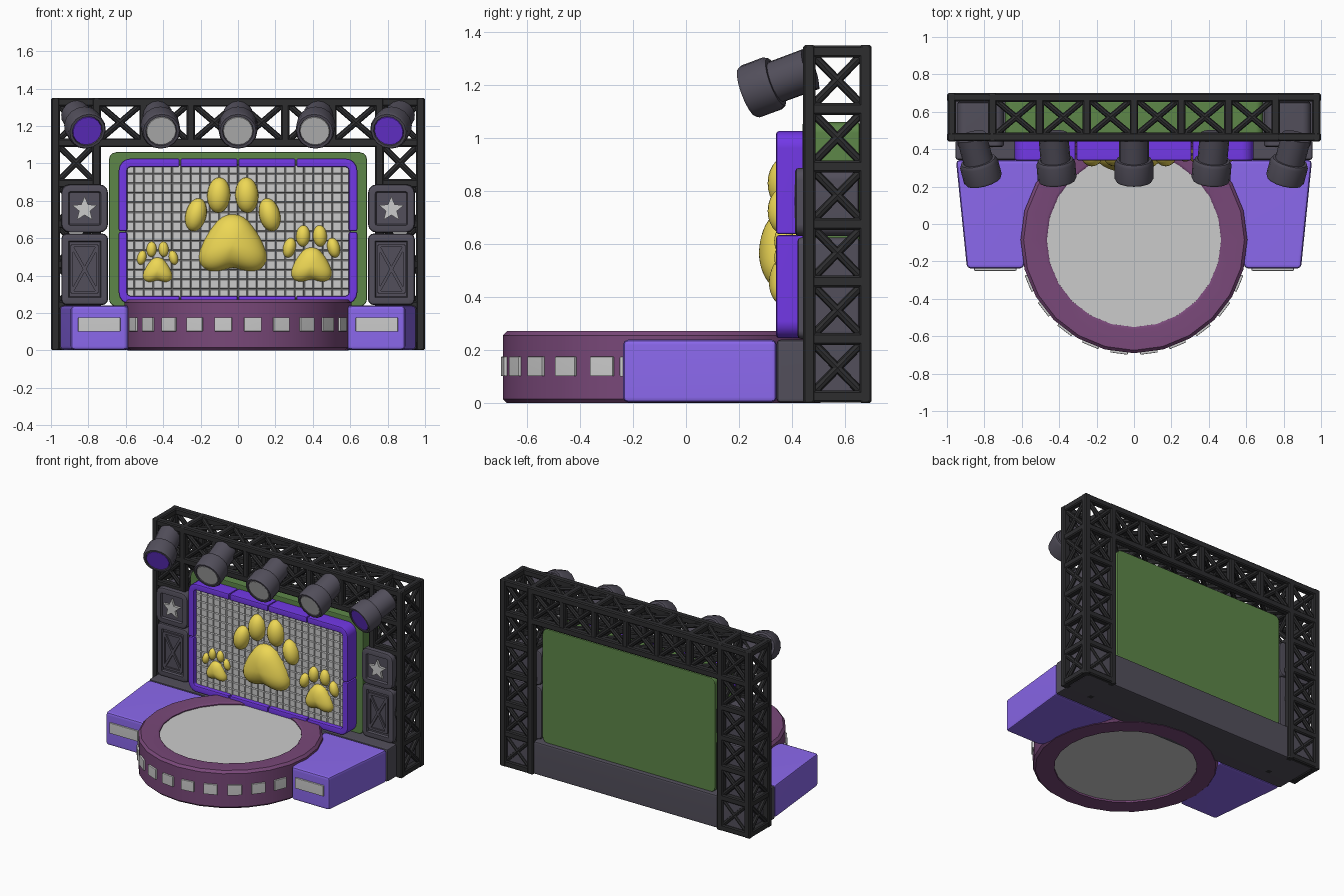
import bpy, bmesh, math
from math import sin, cos, pi, radians
from mathutils import Vector, Matrix

if "Cube" in bpy.data.objects:
    bpy.data.objects.remove(bpy.data.objects["Cube"])

COL = dict(truss=(.026, .026, .028), dark=(.085, .078, .105), violet=(.17, .04, .80), lilac=(.26, .14, .85),
           plum=(.19, .065, .19), green=(.11, .24, .065), gold=(.85, .68, .09))
MATS = {}


def finish(bm, name, color=None, weighted=True):
    bmesh.ops.remove_doubles(bm, verts=bm.verts, dist=1e-5)
    bmesh.ops.recalc_face_normals(bm, faces=bm.faces)
    me = bpy.data.meshes.new(name)
    bm.to_mesh(me)
    bm.free()
    ob = bpy.data.objects.new(name, me)
    bpy.context.collection.objects.link(ob)
    if color:
        if color not in MATS:
            MATS[color] = bpy.data.materials.new(color)
            MATS[color].diffuse_color = (*COL[color], 1)
        me.materials.append(MATS[color])
    if weighted:
        ob.modifiers.new("normals", 'WEIGHTED_NORMAL').keep_sharp = True
    return ob


def bevel(bm, w, seg=2):
    bmesh.ops.recalc_face_normals(bm, faces=bm.faces)
    es = [e for e in bm.edges if e.calc_face_angle(0) > .6]
    bmesh.ops.bevel(bm, geom=es, offset=w, segments=seg, affect='EDGES', profile=.5)


def prism(name, pts, vec, color=None, bev=.01, panel=0, depth=.015):
    """Extruded outline, with an optional recessed panel on the -y face."""
    bm = bmesh.new()
    f = bm.faces.new([bm.verts.new(p) for p in pts])
    ext = bmesh.ops.extrude_face_region(bm, geom=[f], use_keep_orig=True)
    bmesh.ops.translate(bm, vec=vec, verts=[v for v in ext['geom'] if isinstance(v, bmesh.types.BMVert)])
    if bev:
        bevel(bm, bev)
    if panel:
        bmesh.ops.recalc_face_normals(bm, faces=bm.faces)
        f = max((f for f in bm.faces if f.normal.y < -.9), key=lambda f: f.calc_area())
        bmesh.ops.inset_region(bm, faces=[f], thickness=panel)
        bmesh.ops.inset_region(bm, faces=[f], thickness=.006, depth=-depth)
    return finish(bm, name, color)


def rrect(x0, x1, z0, z1, y, r):
    """Rounded rectangle facing the front."""
    out = []
    for cx, cz, a0 in ((x1 - r, z1 - r, 0), (x0 + r, z1 - r, 90), (x0 + r, z0 + r, 180), (x1 - r, z0 + r, 270)):
        out += [(cx + r * cos(radians(a0 + a)), y, cz + r * sin(radians(a0 + a))) for a in (0, 30, 60, 90)]
    return out


def box(name, x0, x1, y0, y1, z0, z1, color=None, bev=.01):
    return prism(name, [(x0, y0, z0), (x1, y0, z0), (x1, y0, z1), (x0, y0, z1)], (0, y1 - y0, 0), color, bev)


def lathe(name, prof, n, color=None, closed=False):
    bm = bmesh.new()
    rings = [[bm.verts.new((r * sin(2 * pi * i / n), -r * cos(2 * pi * i / n), z)) for r, z in prof] for i in range(n)]
    for i in range(n):
        a, b = rings[i], rings[(i + 1) % n]
        for j in range(len(prof) - (not closed)):
            k = (j + 1) % len(prof)
            bm.faces.new((a[j], b[j], b[k], a[k]))
    bmesh.ops.dissolve_degenerate(bm, dist=1e-5, edges=bm.edges)
    return finish(bm, name, color)


def strut(bm, a, b, w, sides=4):
    a, b = Vector(a), Vector(b)
    m = Matrix.Translation((a + b) / 2) @ (b - a).to_track_quat('Z', 'Y').to_matrix().to_4x4()
    if sides == 4:
        bmesh.ops.create_cube(bm, size=1, matrix=m @ Matrix.Diagonal((w, w, (b - a).length, 1)))
    else:
        bmesh.ops.create_cone(bm, cap_ends=True, segments=sides, radius1=w / 2, radius2=w / 2,
                              depth=(b - a).length, matrix=m)


# truss: two towers and a top beam, square chords and round cross braces
Y0, Y1, XO, XI = .465, .677, .975, .757
ZL = [.025 + i * .217 for i in range(7)]
W = .047


def truss(name, stations, rect):
    """rect(t) gives the four corners of the truss section at station t."""
    ch, br = bmesh.new(), bmesh.new()
    secs = [[Vector(p) for p in rect(t)] for t in stations]
    for k in range(4):
        ext = (secs[-1][k] - secs[0][k]).normalized() * W / 2
        strut(ch, secs[0][k] - ext, secs[-1][k] + ext, W)
    for s in secs:
        for k in range(4):
            strut(ch, s[k], s[(k + 1) % 4], W * .95)
    for s, t in zip(secs, secs[1:]):
        for k in range(4):
            strut(br, s[k], t[(k + 1) % 4], .033, 8)
            strut(br, s[(k + 1) % 4], t[k], .033, 8)
    bevel(ch, .007, 1)
    finish(ch, name + "_chords", 'truss')
    finish(br, name + "_braces", 'truss', False)


for s, side in ((-1, "left"), (1, "right")):
    truss(side + "_tower", ZL, lambda z: [(s * XO, Y0, z), (s * XO, Y1, z), (s * XI, Y1, z), (s * XI, Y0, z)])
truss("top_beam", [-XI + i * XI / 3 for i in range(7)],
      lambda x: [(x, Y0, ZL[5]), (x, Y1, ZL[5]), (x, Y1, ZL[6]), (x, Y0, ZL[6])])

# back base and green backing wall
box("back_base", -.955, .955, .342, .685, .002, .24, 'dark', .015)
prism("backing_wall", rrect(-.69, .69, .235, 1.06, .44, .04), (0, .215, 0), 'green', .008)

# round stage with recessed floor and side lights
C = Vector((0, -.085, 0))
lathe("stage_ring", [(.466, 0), (.59, 0), (.606, .015), (.606, .255), (.59, .272), (.48, .272), (.466, .262)],
      24, 'plum', True).location = C
lathe("stage_floor", [(0, .012), (.468, .012), (.468, .255), (0, .255)], 24).location = C
for i in range(10):
    ob = box("stage_light", -.047, .047, -.613, -.59, .102, .176, None, .004)
    ob.location, ob.rotation_euler.z = C, radians(-67.5 + 15 * i)

# side wings, speakers
for s, side in ((-1, "left"), (1, "right")):
    prism(side + "_wing", [(s * x, y, .003) for x, y in ((.592, -.238), (.893, -.238), (.952, .342), (.45, .342))],
          (0, 0, .237), 'lilac', .02)
    box(side + "_wing_light", s * .742 - .113, s * .742 + .113, -.25, -.23, .1, .176, None, .004)
    c = s * .82
    prism(side + "_upper_speaker", rrect(c - .125, c + .125, .63, .888, .412, .045), (0, .24, 0), 'dark', .014, .025)
    prism(side + "_lower_speaker", rrect(c - .125, c + .125, .243, .625, .42, .03), (0, .235, 0), 'dark', .014, .025)
    star = [((.07 if k % 2 == 0 else .031) * sin(k * pi / 5), (.07 if k % 2 == 0 else .031) * cos(k * pi / 5))
            for k in range(10)]
    prism(side + "_speaker_star", [(c + x, .41, .755 + z) for x, z in star], (0, .025, 0), None, 0)
    bm = bmesh.new()
    q = [Vector((c + x, .432, z)) for x, z in ((-.07, .31), (.07, .31), (.07, .56), (-.07, .56))]
    for a, b in ((0, 1), (1, 2), (2, 3), (3, 0), (0, 2), (1, 3)):
        strut(bm, q[a], q[b], .016)
    finish(bm, side + "_speaker_grille", 'dark', False)

# tiled screen
bm = bmesh.new()
bmesh.ops.create_grid(bm, x_segments=24, y_segments=14, size=1,
                      matrix=Matrix.Translation((0, .38, .637)) @ Matrix.Rotation(pi / 2, 4, 'X')
                      @ Matrix.Diagonal((.605, .36, 1, 1)))
bmesh.ops.recalc_face_normals(bm, faces=bm.faces)
if bm.faces[:][0].normal.y > 0:
    bmesh.ops.reverse_faces(bm, faces=bm.faces)
bmesh.ops.inset_individual(bm, faces=bm.faces[:], thickness=.006, depth=.01)
me = bpy.data.meshes.new("screen_tiles")
bm.to_mesh(me)
bm.free()
bpy.context.collection.objects.link(bpy.data.objects.new("screen_tiles", me))


# segmented screen frame
def band(name, pts, w, y0, y1):
    bm, secs = bmesh.new(), []
    pts = [Vector(p) for p in pts]
    for i, p in enumerate(pts):
        t = (pts[min(i + 1, len(pts) - 1)] - pts[max(i - 1, 0)]).normalized()
        if i in (1, len(pts) - 2) and len(pts) > 2:
            t = (pts[1] - pts[0] if i == 1 else pts[-1] - pts[-2]).normalized()
        n = Vector((-t.y, t.x)) * w / 2
        secs.append([bm.verts.new((v.x, y, v.y)) for v, y in ((p + n, y0), (p - n, y0), (p - n, y1), (p + n, y1))])
    for a, b in zip(secs, secs[1:]):
        for k in range(4):
            bm.faces.new((a[k], a[(k + 1) % 4], b[(k + 1) % 4], b[k]))
    bm.faces.new(secs[0])
    bm.faces.new(secs[-1])
    bevel(bm, .01)
    finish(bm, name, 'violet')


HX, HZ, R, G, ZC = .615, .367, .04, .002, .636
for sz in (-1, 1):
    for sx in (-1, 1):
        band("frame_bar", [(sx * G, ZC + sz * HZ), (sx * (.31 - G), ZC + sz * HZ)], .046, .34, .45)
        arc = [(HX - R + R * sin(radians(a)), HZ - R + R * cos(radians(a))) for a in (0, 22.5, 45, 67.5, 90)]
        band("frame_corner", [(sx * x, ZC + sz * z) for x, z in [(.31 + G, HZ)] + arc + [(HX, G)]], .046, .34, .45)

# paw prints: domed pad and four ellipsoid toes
HALF = [(0, .17), (.06, .155), (.105, .105), (.145, .045), (.18, -.03), (.187, -.085), (.16, -.132),
        (.105, -.148), (.05, -.137), (0, -.118)]
OUT = HALF + [(-x, z) for x, z in HALF[-2:0:-1]]
TOES = [(s * x, z, a, b, s * t) for s in (-1, 1) for x, z, a, b, t in ((.075, .265, .062, .095, 3), (.197, .16, .056, .09, 14))]


def paw(name, x, z, sc):
    bm = bmesh.new()
    rings = []
    for t in (-25, 0, 20, 40, 58, 75):
        k, d = (cos(radians(t)), sin(radians(t)) * .095) if t > 0 else (1, t * .002)
        rings.append([bm.verts.new((px * k, -d, pz * k)) for px, pz in OUT])
    n = len(OUT)
    for a, b in zip(rings, rings[1:]):
        for i in range(n):
            bm.faces.new((a[i], a[(i + 1) % n], b[(i + 1) % n], b[i]))
    tip = bm.verts.new((0, -.096, 0))
    for i in range(n):
        bm.faces.new((rings[-1][i], rings[-1][(i + 1) % n], tip))
    pad = finish(bm, name + "_pad", 'gold', False)
    pad.modifiers.new("smooth", 'SUBSURF').levels = 1
    pad.modifiers["smooth"].render_levels = 1
    bm = bmesh.new()
    for tx, tz, a, b, tilt in TOES:
        bmesh.ops.create_uvsphere(bm, u_segments=20, v_segments=12, radius=1,
                                  matrix=Matrix.Translation((tx, 0, tz)) @ Matrix.Rotation(radians(-tilt), 4, 'Y')
                                  @ Matrix.Diagonal((a, .062, b, 1)))
    toes = finish(bm, name + "_toes", 'gold', False)
    for ob in (pad, toes):
        ob.location, ob.scale = (x, .37, z), (sc, sc, sc)


paw("large_paw", -.028, .565, 1)
paw("small_paw", -.43, .427, .43)
paw("medium_paw", .393, .453, .6)

# spotlights hanging from the beam
for i, (x, yaw) in enumerate(((-.805, 15), (-.41, 5), (0, 0), (.41, -5), (.805, -15))):
    a, t = radians(yaw), radians(20)
    back = Vector((-sin(a) * cos(t), cos(a) * cos(t), sin(t)))
    body = lathe("spotlight_body", [(0, .012), (.08, .012), (.083, 0), (.097, 0), (.104, .012), (.104, .10), (.095, .118),
                                    (.08, .118), (.08, .26), (0, .26)], 16, 'dark')
    lens = lathe("spotlight_lens", [(0, .003), (.078, .003), (.081, .014), (0, .014)], 16, 'violet' if i in (0, 4) else None)
    for ob in (body, lens):
        ob.matrix_world = Matrix.Translation((x, .232, 1.172)) @ back.to_track_quat('Z', 'Y').to_matrix().to_4x4()

# smooth shading with sharp edges kept
for ob in bpy.context.collection.objects:
    if ob.name != "screen_tiles":
        ob.select_set(True)
        bpy.context.view_layer.objects.active = ob
bpy.ops.object.shade_smooth_by_angle(angle=radians(40))

for m in bpy.data.materials:
    if m.users and not m.is_grease_pencil:
        m.use_nodes = True
        m.node_tree.nodes["Principled BSDF"].inputs["Base Color"].default_value = m.diffuse_color
